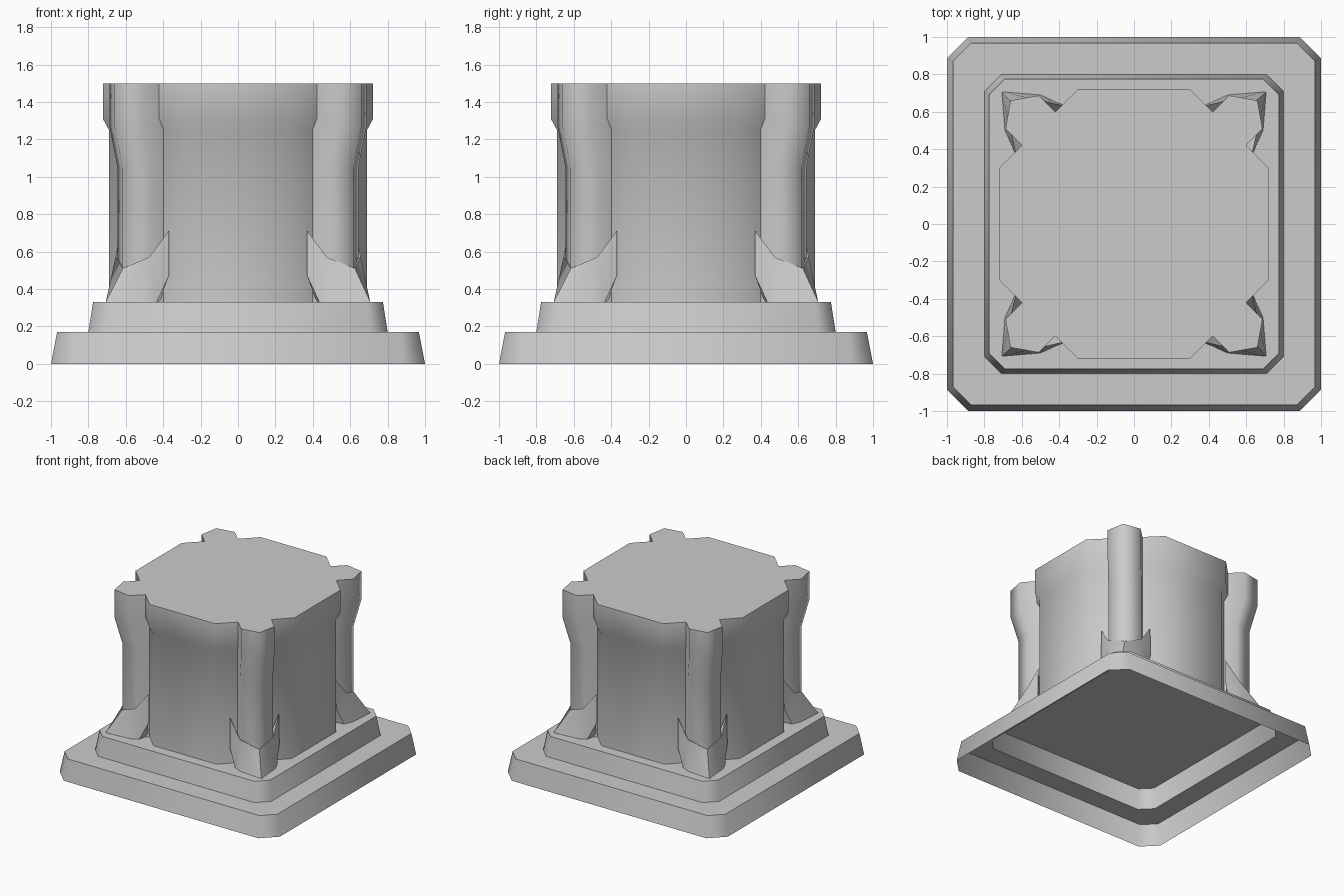
import bpy, bmesh, math
from mathutils import Matrix

if "Cube" in bpy.data.objects:
    bpy.data.objects.remove(bpy.data.objects["Cube"])


def finish(name, bm, angle=None):
    bmesh.ops.recalc_face_normals(bm, faces=bm.faces)
    me = bpy.data.meshes.new(name)
    bm.to_mesh(me)
    bm.free()
    ob = bpy.data.objects.new(name, me)
    bpy.context.collection.objects.link(ob)
    if angle:
        bpy.ops.object.select_all(action='DESELECT')
        ob.select_set(True)
        bpy.context.view_layer.objects.active = ob
        bpy.ops.object.shade_smooth_by_angle(angle=math.radians(angle))
    return ob


def loft(name, rings, angle):
    """Skin equal-length rings of points, cap the top, leave the bottom open."""
    bm = bmesh.new()
    loops = [[bm.verts.new(p) for p in r] for r in rings]
    n = len(rings[0])
    for a, b in zip(loops, loops[1:]):
        for i in range(n):
            j = (i + 1) % n
            bm.faces.new((a[i], a[j], b[j], b[i]))
    bm.faces.new(loops[-1])
    return finish(name, bm, angle)


def chamfered_square(h, c, z):
    pts = [(h, -c), (h, c), (c, h), (-c, h), (-h, c), (-h, -c), (-c, -h), (c, -h)]
    return [(x, y, z) for x, y in pts]


def four_corners(ob, name):
    for k in range(4):
        o = ob if k == 0 else ob.copy()
        if k:
            bpy.context.collection.objects.link(o)
        o.name = f"{name}_{k + 1}"
        o.matrix_world = Matrix.Rotation(k * math.pi / 2, 4, 'Z')


# Stepped plinth, hollow underneath
loft("stepped_base", [chamfered_square(h, c, z) for h, c, z in
     [(1, .885, 0), (.967, .87, .17), (.8, .71, .17), (.775, .69, .33)]], 50)

# Octagonal drum with flared rim
t = math.tan(math.pi / 8)
loft("drum", [chamfered_square(h, h * t, z) for h, z in
     [(.69, .33), (.69, 1.25), (.722, 1.31), (.722, 1.5)]], 50)

# Corner columns: pentagonal front, head pushed outward along the diagonal
section = [(.34, .52), (.51, .687), (.66, .66), (.687, .51), (.52, .34)]
column = loft("column", [[(x - d, y - d, z) for x, y in section] for d, z in
              [(.043, .33), (.043, 1.05), (0, 1.27), (0, 1.5)]], 75)
four_corners(column, "corner_column")

# Claw feet: half a claw, mirrored across the diagonal
half = [(.707, .707, .33), (.615, .625, .51), (.475, .655, .57), (.37, .63, .71),
        (.37, .635, .47), (.435, .66, .33), (.5, .69, .33),
        (.42, .575, .33), (.42, .575, .53), (.5, .5, .5)]
faces = [(0, 1, 2, 6), (2, 3, 4), (2, 4, 5, 6), (5, 4, 3, 8, 7), (3, 2, 8), (2, 1, 9, 8)]
bm = bmesh.new()
for flip in (False, True):
    vs = [bm.verts.new((y, x, z) if flip else (x, y, z)) for x, y, z in half]
    for f in faces:
        bm.faces.new([vs[i] for i in f])
bmesh.ops.remove_doubles(bm, verts=bm.verts, dist=.02)
four_corners(finish("claw", bm, 30), "claw_foot")
